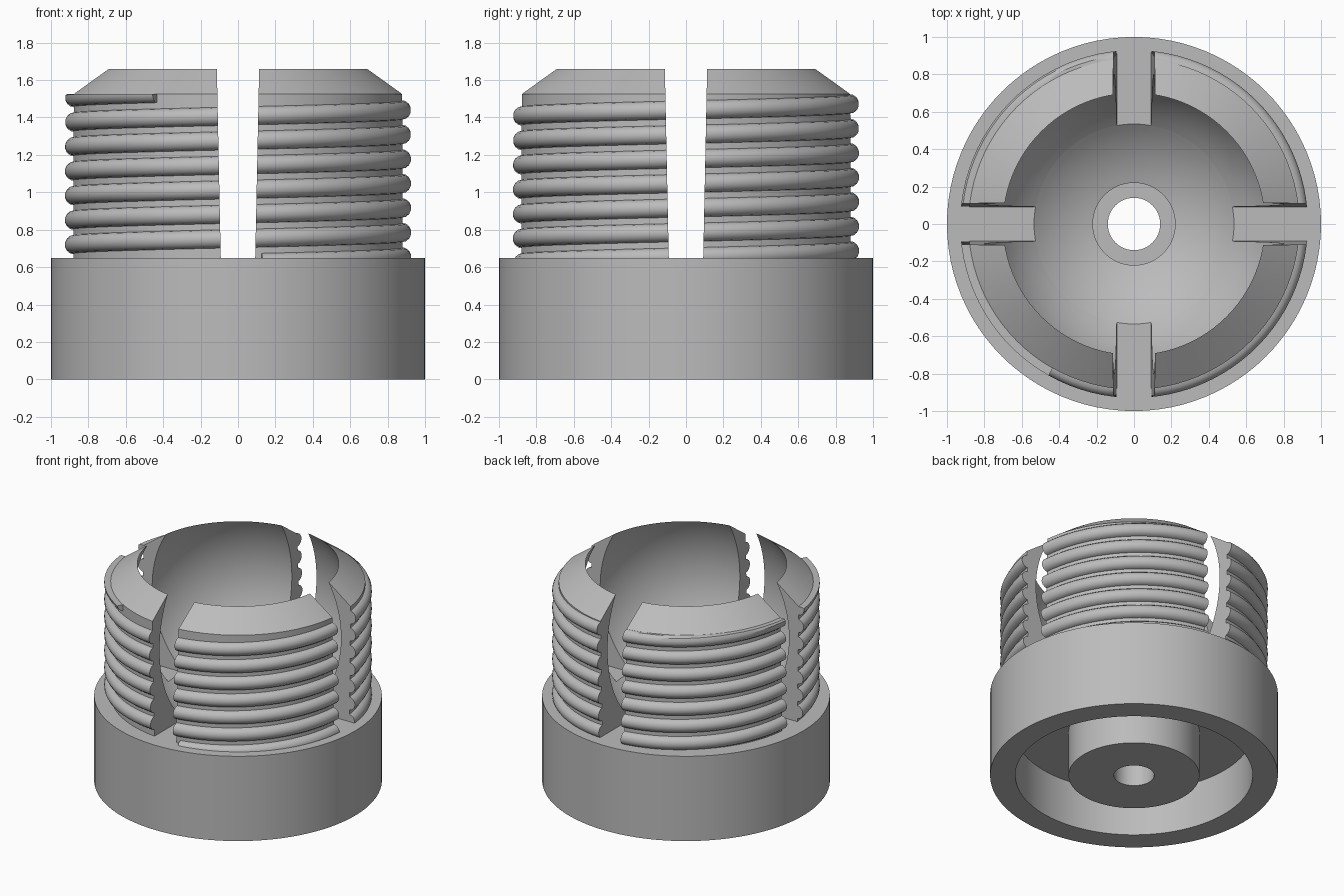
import bpy, bmesh
from math import sin, cos, asin, acos, pi, radians, sqrt

if "Cube" in bpy.data.objects:
    bpy.data.objects.remove(bpy.data.objects["Cube"])

SEGMENTS = 96
RIM_Z, COLLAR_Z, TOP_Z = 0.65, 1.525, 1.66
BOWL_Z, BOWL_R = 1.256, 0.808

grey = bpy.data.materials.new("plain grey")
grey.use_nodes = True
grey.diffuse_color = (0.5, 0.5, 0.5, 1)
grey.node_tree.nodes["Principled BSDF"].inputs["Base Color"].default_value = (0.5, 0.5, 0.5, 1)


def finish(name, bm):
    bmesh.ops.recalc_face_normals(bm, faces=bm.faces[:])
    mesh = bpy.data.meshes.new(name)
    bm.to_mesh(mesh)
    bm.free()
    mesh.materials.append(grey)
    obj = bpy.data.objects.new(name, mesh)
    bpy.context.collection.objects.link(obj)
    return obj


def bridge(bm, a, b):
    for i in range(len(a)):
        j = (i + 1) % len(a)
        bm.faces.new((a[i], a[j], b[j], b[i]))


def lathe(name, profile):
    """Revolve a closed (radius, height) profile around z."""
    bm = bmesh.new()
    rings = []
    for k in range(SEGMENTS):
        t = 2 * pi * k / SEGMENTS
        rings.append([bm.verts.new((r * cos(t), r * sin(t), z)) for r, z in profile])
    for k in range(SEGMENTS):
        bridge(bm, rings[k], rings[(k + 1) % SEGMENTS])
    return finish(name, bm)


def bowl_arc(z0, z1, steps):
    """Points on the spherical inside wall between two heights."""
    a0, a1 = (asin((z - BOWL_Z) / BOWL_R) for z in (z0, z1))
    angles = [a0 + (a1 - a0) * i / steps for i in range(steps + 1)]
    return [(BOWL_R * cos(a), BOWL_Z + BOWL_R * sin(a)) for a in angles]


def boolean(target, tool, operation):
    mod = target.modifiers.new(tool.name, "BOOLEAN")
    mod.operation = operation
    mod.solver = "EXACT"
    mod.object = tool
    bpy.context.view_layer.objects.active = target
    bpy.ops.object.modifier_apply(modifier=mod.name)
    bpy.data.objects.remove(tool)


def helix_thread(name, radius, tube, pitch, sides=14):
    """Round ridge rising counter-clockwise, flattened at the collar's edge."""
    bm = bmesh.new()
    end = radians(240.6)
    count = int(6.9 * SEGMENTS)
    rings = []
    for k in range(count + 1):
        t = end - 2 * pi * (count - k) / SEGMENTS
        z = 1.506 + pitch * (t - pi) / (2 * pi)
        ring = []
        for s in range(sides):
            a = 2 * pi * (s + 0.5) / sides
            r = radius + tube * cos(a)
            ring.append(bm.verts.new((r * cos(t), r * sin(t), min(COLLAR_Z, z + tube * sin(a)))))
        rings.append(ring)
    for a, b in zip(rings, rings[1:]):
        bridge(bm, a, b)
    bm.faces.new(rings[0])
    bm.faces.new(rings[-1])
    return finish(name, bm)


def slot_cutter(name, along_x):
    """Long wedge, slightly wider at the top."""
    bm = bmesh.new()
    ends = []
    for d in (-1.2, 1.2):
        section = [(-0.089, 0.5), (0.089, 0.5), (0.116, 1.8), (-0.116, 1.8)]
        ends.append([bm.verts.new((d, w, z) if along_x else (w, d, z)) for w, z in section])
    bridge(bm, *ends)
    for loop in ends:
        bm.faces.new(loop)
    return finish(name, bm)


# Base: wide rim, hollow underside, central boss with a screw hole
seat_z = BOWL_Z - sqrt(BOWL_R ** 2 - 0.22 ** 2)
base = lathe("base", [(0.14, 0), (0.455, 0), (0.455, 0.35), (0.825, 0.35), (0.825, 0), (1, 0), (1, RIM_Z)]
             + bowl_arc(RIM_Z, seat_z, 10) + [(0.22, 0.45), (0.14, 0.45)])

# Collar: thin wall around the spherical bowl, bevelled to a sharp top lip
collar = lathe("threaded_collar", [(0.885, RIM_Z), (0.885, COLLAR_Z)] + bowl_arc(TOP_Z, RIM_Z, 28))

# Thread ridge, then four slots that split the collar into jaws
boolean(collar, helix_thread("thread", 0.881, 0.05, 0.131), "UNION")
for along_x in (True, False):
    boolean(collar, slot_cutter("slot_cutter", along_x), "DIFFERENCE")

# Smooth curved walls, crisp edges
for obj in (base, collar):
    bpy.ops.object.select_all(action="DESELECT")
    obj.select_set(True)
    bpy.context.view_layer.objects.active = obj
    bpy.ops.object.shade_smooth_by_angle(angle=radians(30))
